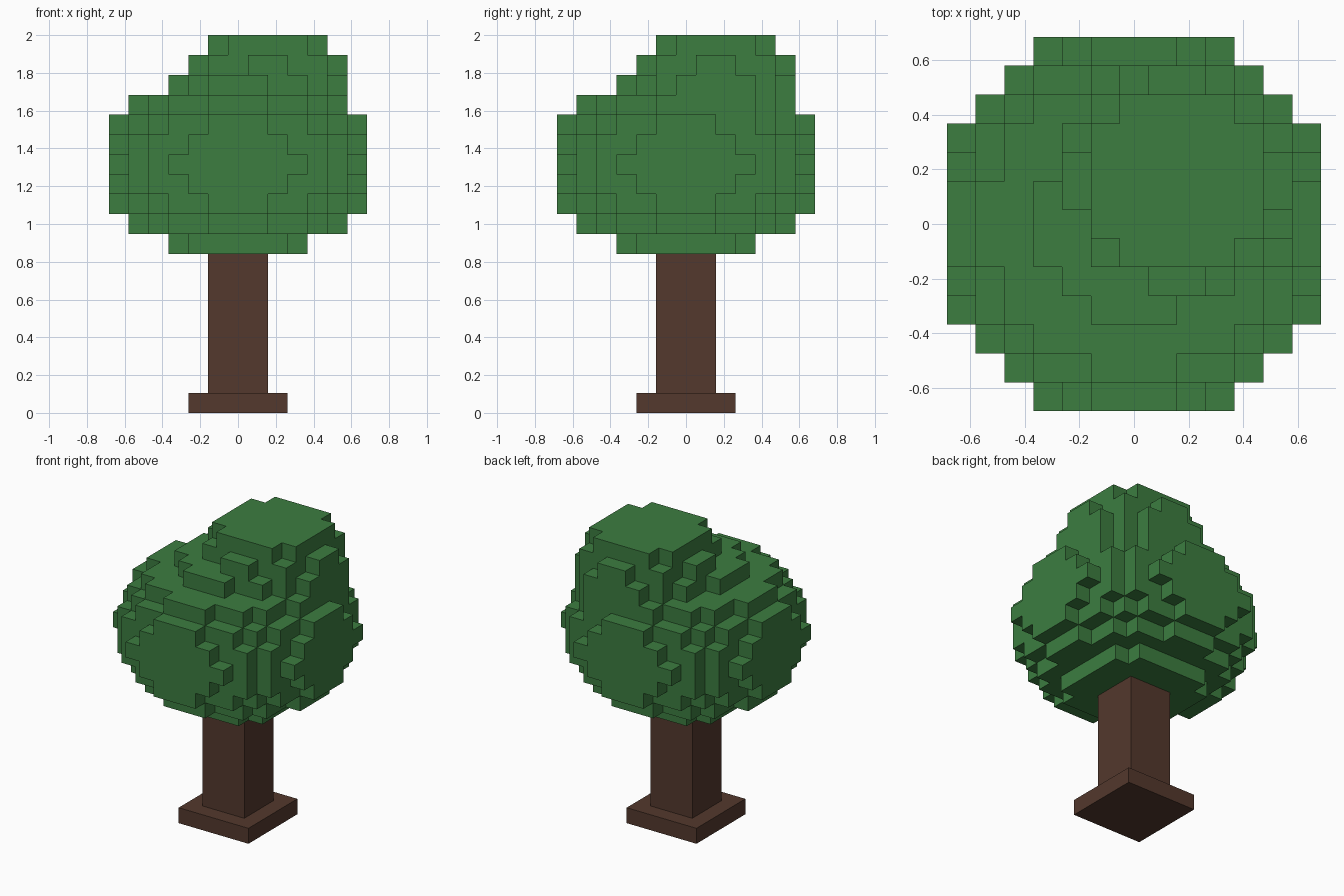
import bpy, bmesh
from mathutils import Vector

if "Cube" in bpy.data.objects:
    bpy.data.objects.remove(bpy.data.objects["Cube"])

V = 2 / 19  # block size: the tree is 19 blocks tall


def material(name, rgb):
    m = bpy.data.materials.new(name)
    m.diffuse_color = (*rgb, 1)
    m.use_nodes = True
    m.node_tree.nodes["Principled BSDF"].inputs["Base Color"].default_value = m.diffuse_color
    return m


def block_object(name, cells, mat):
    """Mesh with only the outer faces of a set of unit blocks."""
    bm = bmesh.new()
    verts = {}

    def vert(p):
        key = tuple(round(c * 2) for c in p)
        if key not in verts:
            verts[key] = bm.verts.new(Vector(p) * V)
        return verts[key]

    for c in cells:
        centre = Vector((c[0], c[1], c[2] + 0.5))
        for axis in range(3):
            for sign in (-1, 1):
                n = [0, 0, 0]
                n[axis] = sign
                if tuple(a + b for a, b in zip(c, n)) in cells:
                    continue
                u, w = Vector((0, 0, 0)), Vector((0, 0, 0))
                u[(axis + 1) % 3] = 0.5
                w[(axis + 2) % 3] = 0.5 * sign
                mid = centre + Vector(n) * 0.5
                bm.faces.new([vert(mid + a * u + b * w)
                              for a, b in ((-1, -1), (1, -1), (1, 1), (-1, 1))])
    me = bpy.data.meshes.new(name)
    bm.to_mesh(me)
    bm.free()
    me.materials.append(mat)
    ob = bpy.data.objects.new(name, me)
    bpy.context.collection.objects.link(ob)
    return ob


def box(name, half, z0, z1, mat):
    bpy.ops.mesh.primitive_cube_add(size=1, location=(0, 0, (z0 + z1) / 2 * V))
    ob = bpy.context.object
    ob.name = name
    ob.scale = (2 * half * V, 2 * half * V, (z1 - z0) * V)
    bpy.ops.object.transform_apply(location=False, rotation=False, scale=True)
    ob.data.materials.append(mat)


def ellipsoid(centre, radius_sq, flatten):
    """Blocks whose centres fall inside a flattened or stretched ball."""
    cx, cy, cz = centre
    return {(x, y, z)
            for x in range(-7, 8) for y in range(-7, 8) for z in range(8, 19)
            if (x - cx) ** 2 + (y - cy) ** 2 + flatten * (z - cz) ** 2 <= radius_sq}


leaf = material("leaf green", (0.045, 0.205, 0.051))
bark = material("bark brown", (0.087, 0.040, 0.026))

# Trunk and its wider foot
box("trunk_foot", 2.5, 0, 1, bark)
box("trunk", 1.5, 1, 8, bark)

# Foliage: a broad main crown with a taller off-centre clump
crown = ellipsoid((0, 0, 11.92), 46, 2)
clump = ellipsoid((1.5, 1.5, 14.5), 17, 0.5)
block_object("foliage", crown | clump, leaf)
